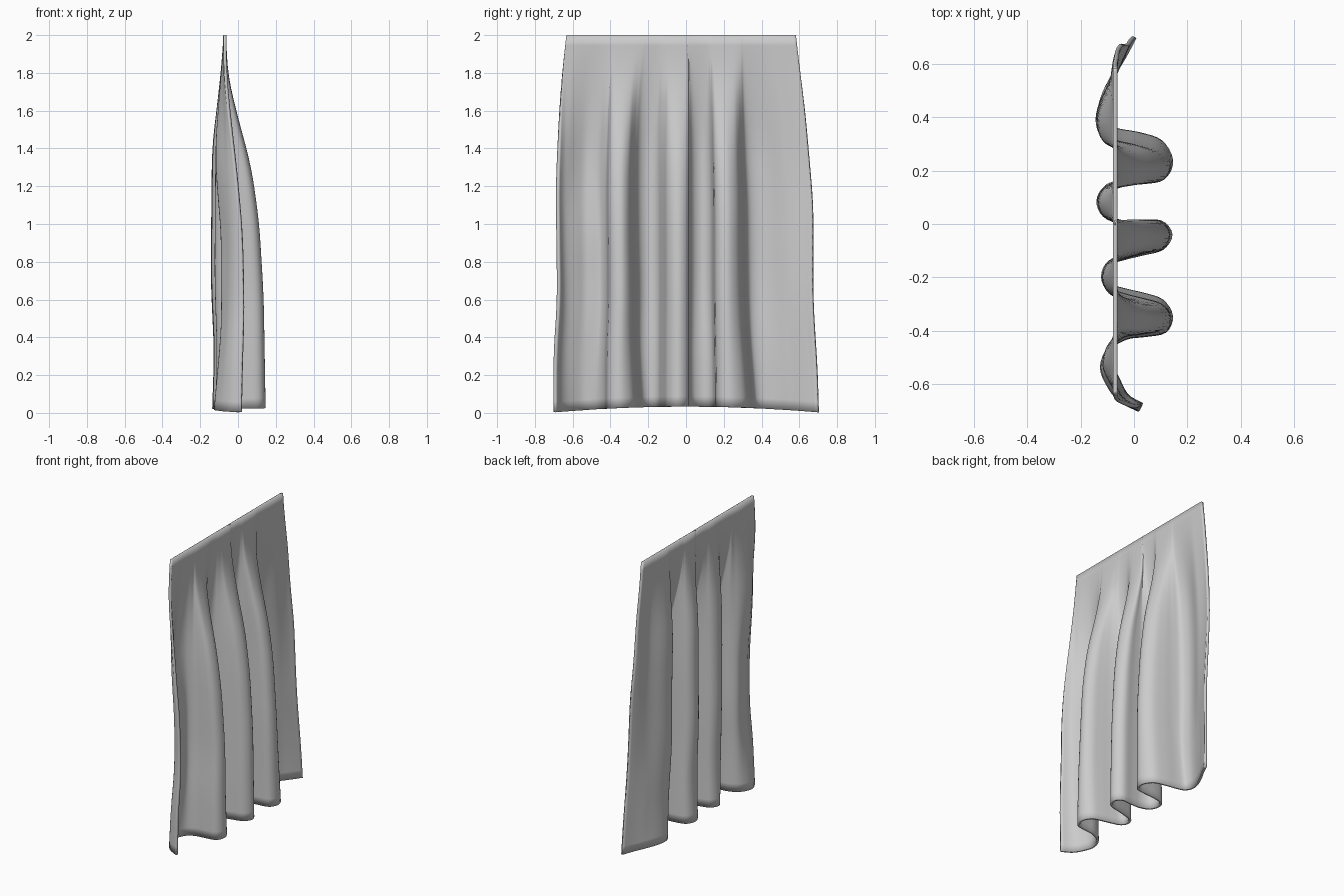
import bpy, bmesh, math
from mathutils import Vector

if "Cube" in bpy.data.objects:
    bpy.data.objects.remove(bpy.data.objects["Cube"])

X0 = -0.07      # plane of the straight top edge
ROWS, SUB = 36, 4

# Fold cross-section at the hem, running from +y to -y
path = [(0.0, .70), (-.03, .64), (-.07, .57), (-.115, .49), (-.135, .42), (-.115, .37),
        (-.06, .35), (0.02, .335), (.095, .307), (.132, .24), (.11, .18), (.04, .165),
        (-.04, .158), (-.105, .14), (-.132, .09), (-.11, .035), (-.05, .008), (.02, .005),
        (.095, .006), (.13, -.04), (.1, -.09), (.03, -.11), (-.03, -.125), (-.09, -.145),
        (-.115, -.19), (-.09, -.23), (-.03, -.25), (.04, -.267), (.1, -.29), (.132, -.345),
        (.11, -.4), (.04, -.415), (-.03, -.425), (-.095, -.465), (-.125, -.535), (-.1, -.6),
        (-.05, -.66), (.015, -.695)]

# Height profiles: fold depth to each side and the two side edges
right_amp = [(0, 1.03), (.6, .98), (1, .86), (1.3, .65), (1.5, .38), (1.7, .13), (1.82, .02), (2, 0)]
left_amp = [(0, .9), (.3, .75), (.7, 1.03), (1.4, .92), (1.6, .55), (1.8, .2), (1.92, .05), (2, 0)]
edge_pos = [(0, .70), (.2, .695), (.6, .67), (1.1, .672), (1.6, .63), (1.8, .605), (2, .582)]
edge_neg = [(0, .70), (.3, .70), (.6, .68), (1.2, .688), (1.6, .672), (1.8, .66), (2, .638)]
# Sideways drift of the two end panels, and of two fold walls along y
drift_pos = [(0, 0), (.4, -.015), (.9, -.03), (1.3, -.035), (1.7, -.005), (2, 0)]
drift_neg = [(0, 0), (.25, .015), (.5, .04), (.9, .045), (1.3, .01), (1.7, 0), (2, 0)]
wall_shift = [(0, 0), (.4, -.022), (.9, -.032), (1.4, -.035), (1.7, -.025), (2, 0)]


def catmull(p0, p1, p2, p3, t):
    return 0.5 * (2 * p1 + (p2 - p0) * t + (2 * p0 - 5 * p1 + 4 * p2 - p3) * t * t
                  + (3 * p1 - p0 - 3 * p2 + p3) * t ** 3)


def smooth_path(points):
    pts = [Vector(p) for p in points]
    pts = [2 * pts[0] - pts[1]] + pts + [2 * pts[-1] - pts[-2]]
    out = [catmull(*pts[i:i + 4], k / SUB) for i in range(len(pts) - 3) for k in range(SUB)]
    return out + [pts[-2]]


def sample(keys, z):
    for (a, va), (b, vb) in zip(keys, keys[1:]):
        if z <= b:
            return va + (vb - va) * (z - a) / (b - a)
    return keys[-1][1]


def soft(keys, z):
    # averaged lookup rounds the corners of a height profile
    r = min(.1, z, 2 - z)
    return sum(sample(keys, z + d * r) for d in (-1, -.5, 0, .5, 1)) / 5


def ramp(v, a, b):
    t = min(1, max(0, (v - a) / (b - a)))
    return t * t * (3 - 2 * t)


def bell(y, centre, width):
    return math.exp(-((y - centre) / width) ** 2)


# Curtain sheet: blend the folded hem into the straight top
section = smooth_path(path)
n = len(section)
bm = bmesh.new()
grid = []
for r in range(ROWS + 1):
    v = r / ROWS
    ra, la, ep, en, dp, dn, ws = (soft(k, v * 2) for k in (
        right_amp, left_amp, edge_pos, edge_neg, drift_pos, drift_neg, wall_shift))
    row = []
    for i, p in enumerate(section):
        dx = p.x - X0
        x = X0 + dx * (ra if dx > 0 else la)
        x += dp * ramp(p.y, .5, .68) + dn * ramp(-p.y, .42, .53) * (1 - .6 * ramp(-p.y, .58, .7))
        y = p.y * (ep if p.y > 0 else en) / .70
        y += ws * (bell(p.y, .33, .09) + bell(p.y, -.26, .07))
        base = .033 - .03 * (p.y / .7) ** 2
        row.append(bm.verts.new((x, y, base + (2 - base) * v)))
    grid.append(row)
for a, b in zip(grid, grid[1:]):
    for i in range(n - 1):
        bm.faces.new((a[i], b[i], b[i + 1], a[i + 1]))
bmesh.ops.recalc_face_normals(bm, faces=bm.faces)
mesh = bpy.data.meshes.new("curtain")
bm.to_mesh(mesh)
bm.free()
curtain = bpy.data.objects.new("curtain", mesh)
bpy.context.collection.objects.link(curtain)

# Cloth thickness and smooth shading right over the rim
solid = curtain.modifiers.new("thickness", 'SOLIDIFY')
solid.thickness = .016
solid.offset = 0
bpy.context.view_layer.objects.active = curtain
curtain.select_set(True)
bpy.ops.object.modifier_apply(modifier="thickness")
bpy.ops.object.shade_smooth()
